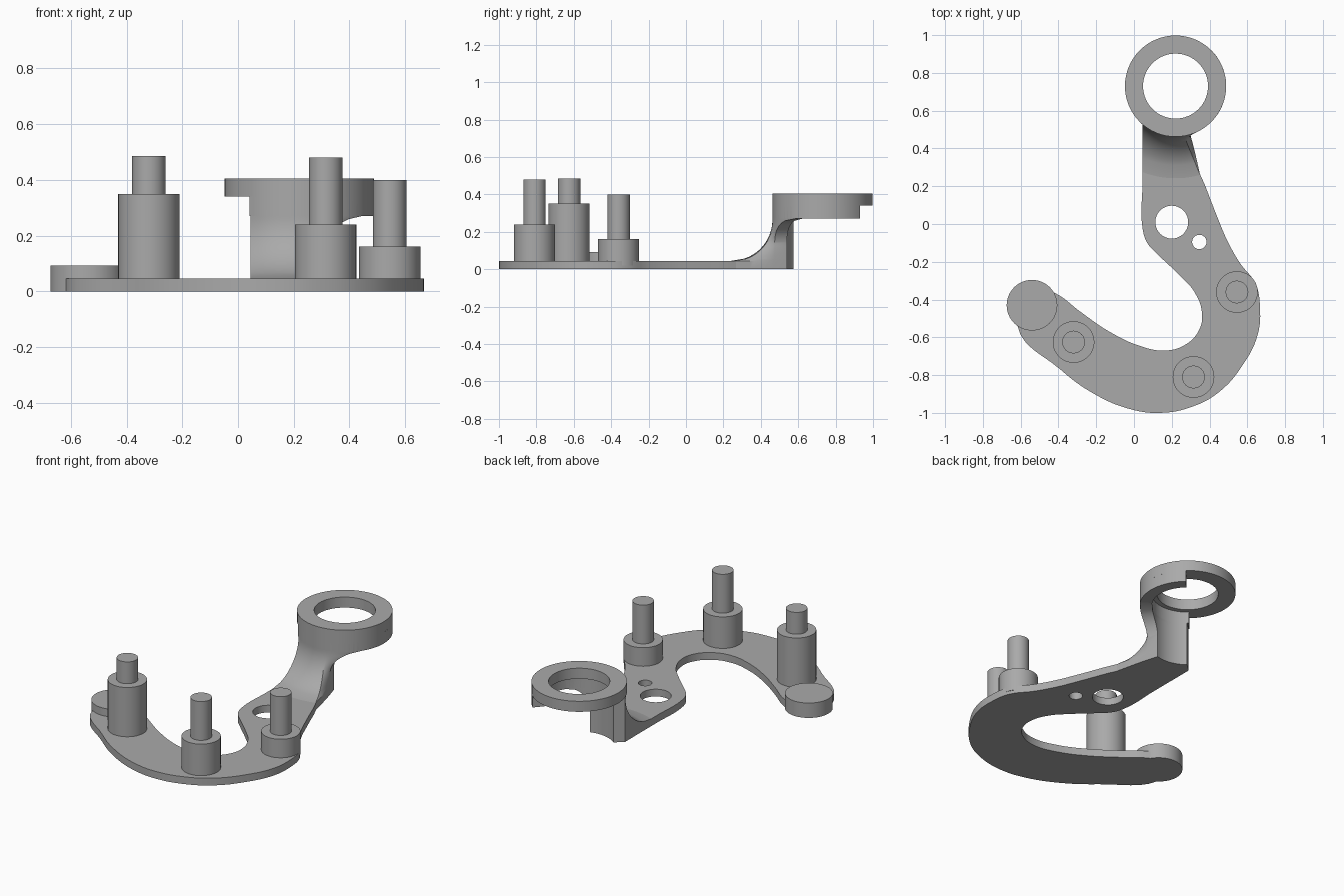
import bpy, bmesh, math
from math import cos, sin, radians, sqrt, atan2, degrees

cube = bpy.data.objects.get("Cube")
if cube:
    bpy.data.objects.remove(cube, do_unlink=True)

grey = bpy.data.materials.new("plain_grey")
grey.use_nodes = True
grey.diffuse_color = (0.4, 0.4, 0.4, 1)
grey.node_tree.nodes["Principled BSDF"].inputs["Base Color"].default_value = (0.4, 0.4, 0.4, 1)

RING = (0.22, 0.73)
R_OUT, R_IN, R_BORE = 0.268, 0.172, 0.2
THICK = 0.045


def finish(obj):
    obj.data.materials.clear()
    obj.data.materials.append(grey)
    bpy.ops.object.select_all(action='DESELECT')
    obj.select_set(True)
    bpy.context.view_layer.objects.active = obj
    if obj.type == 'CURVE':
        bpy.ops.object.convert(target='MESH')
        obj = bpy.context.view_layer.objects.active
    bpy.ops.object.shade_smooth_by_angle(angle=radians(30))


def polar(r, deg, centre=RING):
    return (centre[0] + r * cos(radians(deg)), centre[1] + r * sin(radians(deg)))


def arc(r, a, b, n, centre=RING):
    return [polar(r, a + (b - a) * i / n, centre) for i in range(n + 1)]


def circle(r, centre):
    return arc(r, 0, 360, 64, centre)[:-1]


def flat_plate(name, outlines, z0, z1):
    """Filled outline with holes, extruded; each outline is (points, smooth)."""
    curve = bpy.data.curves.new(name, 'CURVE')
    curve.dimensions = '2D'
    curve.fill_mode = 'BOTH'
    curve.extrude = (z1 - z0) / 2
    curve.resolution_u = 6
    for points, smooth in outlines:
        spline = curve.splines.new('BEZIER' if smooth else 'POLY')
        spline.use_cyclic_u = True
        knots = spline.bezier_points if smooth else spline.points
        knots.add(len(points) - 1)
        for k, (x, y) in zip(knots, points):
            if smooth:
                k.co = (x, y, 0)
                straight = y > 0.2
                k.handle_left_type = k.handle_right_type = 'VECTOR' if straight else 'AUTO'
            else:
                k.co = (x, y, 0, 1)
    obj = bpy.data.objects.new(name, curve)
    obj.location.z = (z0 + z1) / 2
    bpy.context.collection.objects.link(obj)
    finish(obj)


def loft(name, sections):
    """Join stacked (z, points) sections into a closed solid."""
    bm = bmesh.new()
    rows = [[bm.verts.new((x, y, z)) for x, y in pts] for z, pts in sections]
    n = len(rows[0])
    for lo, hi in zip(rows, rows[1:]):
        for i in range(n):
            j = (i + 1) % n
            bm.faces.new((lo[i], lo[j], hi[j], hi[i]))
    bm.faces.new(rows[0][::-1])
    bm.faces.new(rows[-1])
    bmesh.ops.recalc_face_normals(bm, faces=bm.faces)
    mesh = bpy.data.meshes.new(name)
    bm.to_mesh(mesh)
    bm.free()
    obj = bpy.data.objects.new(name, mesh)
    bpy.context.collection.objects.link(obj)
    finish(obj)


def disc(name, centre, r, z0, z1):
    pts = circle(r, centre)
    loft(name, [(z0, pts), (z1, pts)])


# hooked base plate with two holes
outline = [
    (0.045, 0.3), (0.045, 0.21), (0.045, -0.02), (0.07, -0.1), (0.13, -0.165),
    (0.24, -0.27), (0.32, -0.36), (0.36, -0.47), (0.345, -0.56), (0.27, -0.64),
    (0.16, -0.67), (0.03, -0.645), (-0.13, -0.57), (-0.29, -0.46), (-0.41, -0.37),
    (-0.54, -0.33), (-0.62, -0.53), (-0.39, -0.77), (-0.21, -0.9), (-0.02, -0.98),
    (0.135, -1), (0.3, -0.97), (0.45, -0.89), (0.58, -0.74), (0.655, -0.585),
    (0.667, -0.44), (0.645, -0.32), (0.56, -0.205), (0.495, -0.09), (0.44, 0.04),
    (0.374, 0.21), (0.333, 0.3)]
flat_plate("base_plate", [(outline, True),
                          (circle(0.087, (0.2, 0.01)), False),
                          (circle(0.038, (0.346, -0.095)), False)], 0, THICK)
disc("hook_tip_pad", (-0.54, -0.43), 0.134, 0, 0.092)

# stepped posts
for label, centre, shoulder, top in (("left", (-0.32, -0.625), 0.35, 0.485),
                                     ("front", (0.315, -0.81), 0.24, 0.48),
                                     ("right", (0.545, -0.36), 0.16, 0.4)):
    disc(label + "_post_base", centre, 0.11, 0.02, shoulder)
    disc(label + "_post_pin", centre, 0.06, shoulder - 0.01, top)

# raised ring, with a deeper half that has a wider bore
flat_plate("ring", [(circle(R_OUT, RING), False), (circle(R_IN, RING), False)], 0.34, 0.405)
half = arc(R_OUT, 228, 408, 40) + arc(R_BORE, 408, 228, 40)
loft("ring_lower_half", [(0.27, half), (0.34, half)])


def riser_section(z):
    # front face sweeps up from the plate to the ring wall
    drop = min(max(0.265 - z, 0), 0.22)
    r = R_OUT + 0.22 - sqrt(0.22 ** 2 - drop ** 2)
    y = RING[1] - r
    for _ in range(6):
        xr = max(0.28 + 0.41 * (0.43 - y), 0.275)
        y = RING[1] - sqrt(r * r - (xr - RING[0]) ** 2)
    front = []
    for i in range(9):
        x = 0.045 + (xr - 0.045) * i / 8
        front.append((x, RING[1] - sqrt(r * r - (x - RING[0]) ** 2)))
    # right wall flares out under the ring
    t = min(max((z - 0.13) / 0.14, 0), 1)
    end = 287 + 40 * (1 - sqrt(1 - t * t))
    start = degrees(atan2(y - RING[1], xr - RING[0])) % 360
    side = [polar(r + (R_OUT - r) * i / 8, start + (end - start) * i / 8)
            for i in range(1, 9)]
    return front + side + arc(R_BORE, end, 231, 16) + [(0.045, 0.531)]


levels = [0] + [THICK + (0.27 - THICK) * i / 20 for i in range(21)] + [0.34]
loft("riser", [(z, riser_section(z)) for z in levels])
